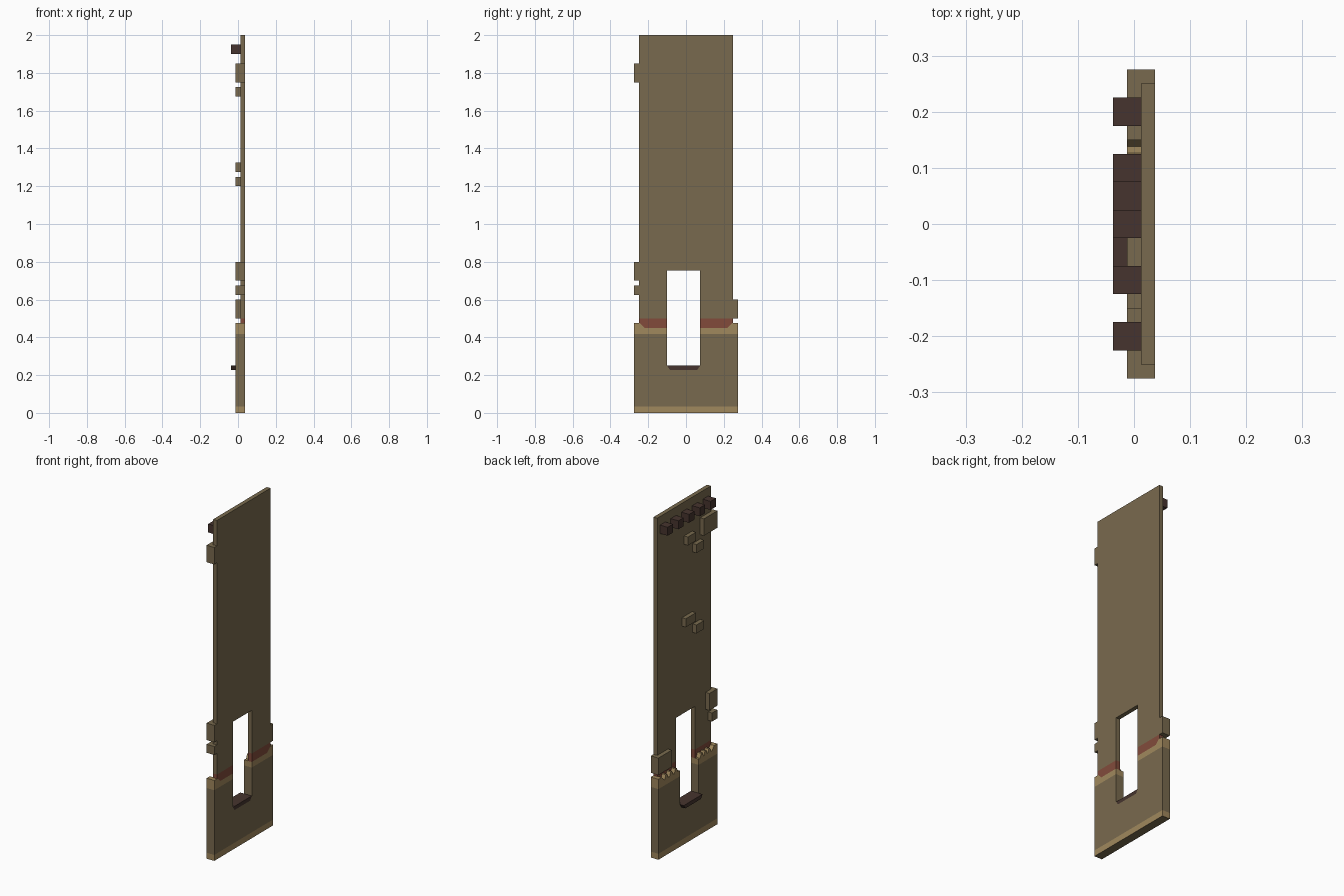
import bpy, bmesh
from mathutils import Vector

cube = bpy.data.objects.get("Cube")
if cube:
    bpy.data.objects.remove(cube, do_unlink=True)


def material(name, rgb):
    lin = [(c / 255 / 12.92) if c <= 10 else ((c / 255 + 0.055) / 1.055) ** 2.4 for c in rgb]
    m = bpy.data.materials.new(name)
    m.use_nodes = True
    m.diffuse_color = (*lin, 1)
    m.node_tree.nodes["Principled BSDF"].inputs["Base Color"].default_value = (*lin, 1)
    return m


OLIVE = material("olive brown", (121, 106, 78))
TAN = material("worn tan", (160, 136, 93))
RUST = material("rust red", (130, 75, 59))
DARK = material("dark brown", (70, 52, 46))

# Depth layers along x: raised detail, bracket face, panel back, outer face
X_OUT, X_LOW, X_MID, X_FACE = -0.0375, -0.0125, 0.0125, 0.0375


def prism(name, points, lo, hi, mats, axis="x", cuts=(), rule=None):
    """Extrude a profile along x (points are y, z) or along z (points are x, y)."""
    bm = bmesh.new()
    place = (lambda p: (lo, p[0], p[1])) if axis == "x" else (lambda p: (p[0], p[1], lo))
    face = bm.faces.new([bm.verts.new(place(p)) for p in points])
    step = Vector((hi - lo, 0, 0)) if axis == "x" else Vector((0, 0, hi - lo))
    ext = bmesh.ops.extrude_face_region(bm, geom=[face], use_keep_orig=True)
    bmesh.ops.translate(bm, vec=step, verts=[v for v in ext["geom"] if isinstance(v, bmesh.types.BMVert)])
    for z in cuts:
        bmesh.ops.bisect_plane(bm, geom=bm.verts[:] + bm.edges[:] + bm.faces[:],
                               plane_co=(0, 0, z), plane_no=(0, 0, 1))
    bmesh.ops.recalc_face_normals(bm, faces=bm.faces[:])
    if rule:
        for f in bm.faces:
            f.material_index = rule(f)
    mesh = bpy.data.meshes.new(name)
    bm.to_mesh(mesh)
    bm.free()
    for m in mats:
        mesh.materials.append(m)
    obj = bpy.data.objects.new(name, mesh)
    bpy.context.collection.objects.link(obj)
    return obj


def box(name, x, y, z, mat):
    return prism(name, [(y[0], z[0]), (y[1], z[0]), (y[1], z[1]), (y[0], z[1])], x[0], x[1], [mat])


# Window opening
W0, W1, W_BOTTOM, W_TOP = -0.1, 0.075, 0.25, 0.755

# Tall upper panel, rust band along its lower edge
prism("upper_panel",
      [(W1, 0.45), (0.22, 0.45), (0.245, 0.475), (0.25, 0.475), (0.25, 2), (-0.25, 2),
       (-0.25, 0.475), (-0.245, 0.475), (-0.22, 0.45), (W0, 0.45), (W0, W_TOP), (W1, W_TOP)],
      X_MID, X_FACE, [OLIVE, RUST], cuts=[0.5],
      rule=lambda f: int(f.calc_center_median().z < 0.5))

# Thick lower plate with worn bands at top and bottom
prism("lower_plate",
      [(-0.275, 0), (0.275, 0), (0.275, 0.475), (0.245, 0.475), (0.22, 0.45), (W1, 0.45),
       (W1, W_BOTTOM), (W1 - 0.015, 0.228), (W0 + 0.015, 0.228), (W0, W_BOTTOM),
       (W0, 0.45), (-0.22, 0.45), (-0.245, 0.475), (-0.275, 0.475)],
      X_LOW, X_FACE, [OLIVE, TAN], cuts=[0.035, 0.417],
      rule=lambda f: int(f.normal.z > -0.5 and
                         not 0.035 < f.calc_center_median().z < 0.417))

# Chipped teeth along the top of the plate
for side, centres in (("left", (0.2, 0.155, 0.11)), ("right", (-0.2, -0.165, -0.13))):
    for i, c in enumerate(centres):
        prism(f"{side}_chipped_tooth_{i + 1}",
              [(c - 0.017, 0.449), (c + 0.017, 0.449), (c + 0.006, 0.475), (c - 0.006, 0.475)],
              X_LOW, X_MID, [TAN])

# Dark window sill
prism("window_sill",
      [(W0, W_BOTTOM), (W0 + 0.015, 0.228), (W1 - 0.015, 0.228), (W1, W_BOTTOM)],
      X_OUT, X_FACE, [DARK])

# Row of studs near the top
for i in range(5):
    y = -0.2 + 0.1 * i
    box(f"stud_{i + 1}", (X_OUT, X_MID), (y - 0.025, y + 0.025), (1.9, 1.95), DARK)

# Edge clamps wrapping around the panel sides
for name, side, inner, z0, z1 in (("upper_clamp", -1, 0.15, 1.75, 1.85),
                                  ("middle_clamp", -1, 0.2, 0.7, 0.8),
                                  ("small_clamp", -1, 0.225, 0.625, 0.675),
                                  ("opposite_clamp", 1, 0.15, 0.5, 0.6)):
    outline = [(X_LOW, inner), (X_MID, inner), (X_MID, 0.25), (X_FACE, 0.25),
               (X_FACE, 0.275), (X_LOW, 0.275)]
    prism(name, [(x, side * y) for x, y in outline], z0, z1, [OLIVE], axis="z")

# Two pairs of small raised blocks
for name, z, y1 in (("upper", 1.675, 0.0), ("lower", 1.2, 0.02)):
    box(f"{name}_block_high", (X_LOW, X_MID), (-0.075, y1), (z + 0.075, z + 0.125), OLIVE)
    box(f"{name}_block_low", (X_LOW, X_MID), (-0.15, -0.08), (z, z + 0.05), OLIVE)
